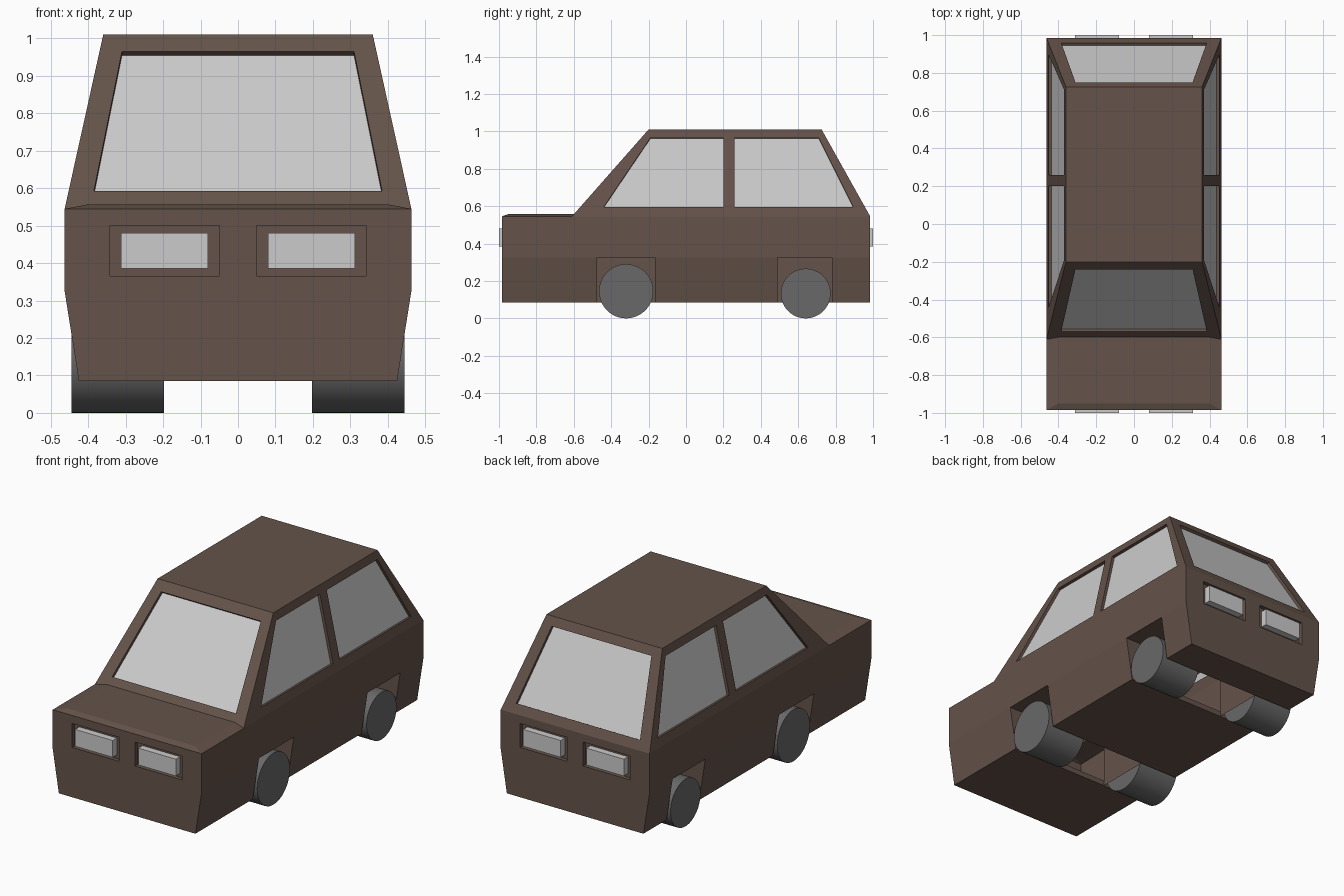
import bpy, bmesh, math
from mathutils import Vector, Matrix

if "Cube" in bpy.data.objects:
    bpy.data.objects.remove(bpy.data.objects["Cube"])


def finish(name, bm, mat=None):
    bmesh.ops.recalc_face_normals(bm, faces=bm.faces[:])
    me = bpy.data.meshes.new(name)
    bm.to_mesh(me)
    bm.free()
    ob = bpy.data.objects.new(name, me)
    bpy.context.collection.objects.link(ob)
    if mat:
        me.materials.append(mat)
    return ob


def material(name, rgb):
    m = bpy.data.materials.new(name)
    m.diffuse_color = (*rgb, 1)
    m.use_nodes = True
    m.node_tree.nodes["Principled BSDF"].inputs["Base Color"].default_value = m.diffuse_color
    return m


def add_box(bm, x0, x1, y0, y1, z0, z1):
    mtx = Matrix.Translation(((x0 + x1) / 2, (y0 + y1) / 2, (z0 + z1) / 2))
    bmesh.ops.create_cube(bm, size=1, matrix=mtx @ Matrix.Diagonal((x1 - x0, y1 - y0, z1 - z0, 1)))


def add_prism(bm, quad, out, depth):
    """Slab along the quad's outward normal, from +out to -depth."""
    q = [Vector(p) for p in quad]
    n = (q[1] - q[0]).cross(q[2] - q[0]).normalized()
    if n.dot(sum(q, Vector()) / 4 - Vector((0, 0.2, 0.6))) < 0:
        n = -n
    a = [bm.verts.new(p + n * out) for p in q]
    b = [bm.verts.new(p - n * depth) for p in q]
    bm.faces.new(a)
    bm.faces.new(b)
    for i in range(4):
        j = (i + 1) % 4
        bm.faces.new((a[i], a[j], b[j], b[i]))


paint = material("body_paint", (0.128, 0.086, 0.068))
rubber = material("tyre_rubber", (0.14, 0.14, 0.14))

# Body hull: right-hand corner points, mirrored to the left
P = {
    "A": (.425, -.985, .085), "B": (.425, .985, .085),
    "C": (.463, -.985, .325), "D": (.463, .985, .325),
    "E": (.463, -.985, .545), "F": (.463, -.61, .545), "G": (.463, .985, .545),
    "P": (.40, -.95, .557), "Q": (.40, -.5994, .557),
    "H": (.36, -.20, 1.01), "I": (.36, .725, 1.01),
}
bm = bmesh.new()
R = {k: bm.verts.new(p) for k, p in P.items()}
L = {k: bm.verts.new((-p[0], p[1], p[2])) for k, p in P.items()}
for loop in ("ABDC", "CDGFE", "FGIH", "EFQP"):          # side panels
    for S in (R, L):
        bm.faces.new([S[c] for c in loop])
for strip in ("AB", "ACE", "EP", "PQ", "FQ", "HI", "IG", "GDB"):  # cross panels
    if strip == "FQ":
        strip = "QFH"
    bm.faces.new([R[c] for c in strip] + [L[c] for c in reversed(strip)])
body = finish("body", bm, paint)

# Window outlines on the sloping cabin planes
def side_pt(s, y, z):
    return (s * (.463 - (z - .545) * .103 / .465), y, z)

def front_pt(x, z):
    return (x, -.61 + (z - .545) * .41 / .465, z)

def rear_pt(x, z):
    return (x, .985 - (z - .545) * .26 / .465, z)

windows = {}
ends = [(-.385, .592), (.385, .592), (.31, .965), (-.31, .965)]
windows["windscreen"] = [front_pt(*e) for e in ends]
windows["rear_window"] = [rear_pt(*e) for e in ends]
for s, side in ((1, "right"), (-1, "left")):
    windows["front_window_" + side] = [side_pt(s, *p) for p in
                                       ((-.44, .595), (.20, .595), (.20, .965), (-.19, .965))]
    windows["rear_side_window_" + side] = [side_pt(s, *p) for p in
                                           ((.26, .595), (.895, .595), (.71, .965), (.26, .965))]

# Cutters: window openings, lamp recesses, wheel slots
wells = ((-.475, -.165, -.32, .145), (.49, .78, .64, .133))   # y0, y1, axle y, wheel radius
bm = bmesh.new()
for quad in windows.values():
    add_prism(bm, quad, .04, .045)
for sx in (1, -1):
    for sy in (1, -1):
        x = sorted((sx * .05, sx * .342))
        y = sorted((sy * .963, sy * 1.05))
        add_box(bm, *x, *y, .365, .50)
for y0, y1, _, _ in wells:
    add_box(bm, -.6, .6, y0, y1, -.1, .325)
cutter = finish("opening_cutter", bm)
cutter.hide_render = True

# Hollow the body and cut the openings
sol = body.modifiers.new("shell", 'SOLIDIFY')
sol.thickness, sol.offset, sol.use_even_offset = .03, -1, True
cut = body.modifiers.new("openings", 'BOOLEAN')
cut.object, cut.operation, cut.solver = cutter, 'DIFFERENCE', 'EXACT'
dg = bpy.context.evaluated_depsgraph_get()
body.data = bpy.data.meshes.new_from_object(body.evaluated_get(dg))
body.modifiers.clear()
bpy.data.objects.remove(cutter)

# Glass panes set back in the openings
for name, quad in windows.items():
    bm = bmesh.new()
    add_prism(bm, quad, -.016, .022)
    finish(name, bm)

for s, side in ((1, "right"), (-1, "left")):
    # Lamps
    for sy, end in ((-1, "headlight_"), (1, "tail_light_")):
        bm = bmesh.new()
        add_box(bm, *sorted((s * .08, s * .313)), *sorted((sy * .958, sy * 1.0)), .385, .48)
        finish(end + side, bm)
    for (y0, y1, yc, r), end in zip(wells, ("front_", "rear_")):
        # Wheel arch liner: open at the outside and below
        bm = bmesh.new()
        out = [bm.verts.new((s * x, y, z)) for x, y, z in
               ((.425, y0, .085), (.461, y0, .325), (.461, y1, .325), (.425, y1, .085))]
        inn = [bm.verts.new((s * .19, y, z)) for y, z in
               ((y0, .085), (y0, .325), (y1, .325), (y1, .085))]
        for i in range(3):
            bm.faces.new((out[i], out[i + 1], inn[i + 1], inn[i]))
        bm.faces.new(inn)
        finish(end + "wheel_arch_" + side, bm, paint)
        # Wheel
        bpy.ops.mesh.primitive_cylinder_add(vertices=48, radius=r, depth=.248,
                                            location=(s * .321, yc, r),
                                            rotation=(0, math.pi / 2, 0))
        wheel = bpy.context.object
        wheel.name = end + "wheel_" + side
        wheel.data.materials.append(rubber)
        bpy.ops.object.shade_smooth_by_angle(angle=math.radians(35))
